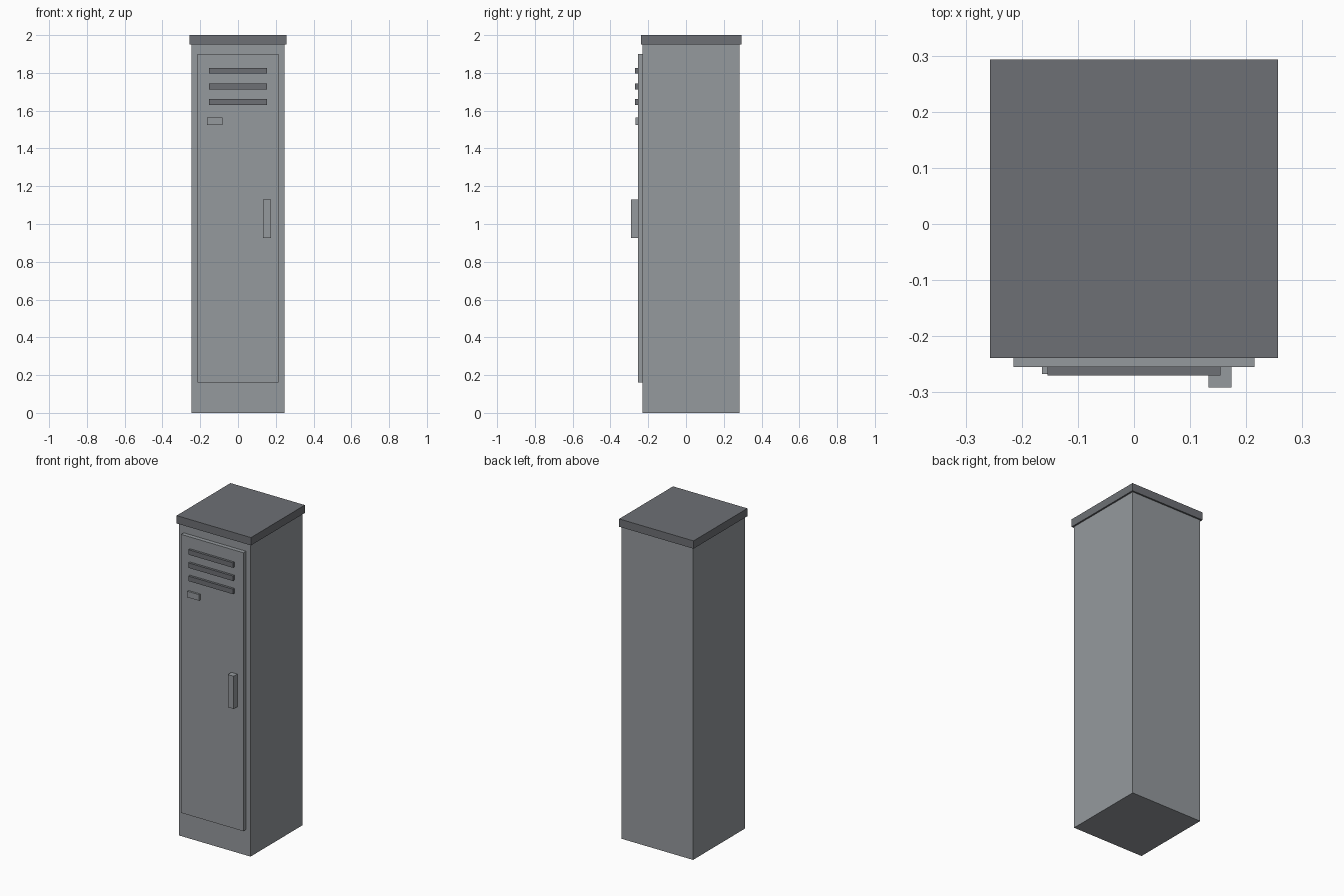
import bpy
import bmesh

if "Cube" in bpy.data.objects:
    bpy.data.objects.remove(bpy.data.objects["Cube"])


def material(name, rgb):
    m = bpy.data.materials.new(name)
    m.diffuse_color = (*rgb, 1.0)
    m.use_nodes = True
    m.node_tree.nodes["Principled BSDF"].inputs["Base Color"].default_value = m.diffuse_color
    return m


LIGHT = material("light grey metal", (0.30, 0.32, 0.34))
DARK = material("dark grey metal", (0.155, 0.163, 0.178))


def box(name, x, y, z, mat):
    """Box spanning the given (min, max) ranges."""
    bm = bmesh.new()
    bmesh.ops.create_cube(bm, size=1.0)
    for v in bm.verts:
        for i, (lo, hi) in enumerate((x, y, z)):
            v.co[i] = lo if v.co[i] < 0 else hi
    mesh = bpy.data.meshes.new(name)
    bm.to_mesh(mesh)
    bm.free()
    mesh.materials.append(mat)
    obj = bpy.data.objects.new(name, mesh)
    bpy.context.collection.objects.link(obj)
    return obj


# Cabinet and overhanging lid
box("cabinet", (-0.247, 0.247), (-0.229, 0.283), (0.0, 1.953), LIGHT)
box("lid", (-0.257, 0.257), (-0.239, 0.293), (1.951, 2.0), DARK)

# Door panel standing proud of the cabinet
DOOR_Y = -0.255
box("door", (-0.215, 0.215), (DOOR_Y, -0.227), (0.16, 1.90), LIGHT)

# Three vent slats
for i in range(3):
    z = 1.811 - i * 0.0825
    box(f"vent_slat_{i + 1}", (-0.154, 0.154), (-0.27, DOOR_Y + 0.002),
        (z - 0.0155, z + 0.0155), DARK)

# Label holder and handle
box("label_holder", (-0.164, -0.082), (-0.267, DOOR_Y + 0.002), (1.525, 1.563), LIGHT)
box("handle", (0.133, 0.174), (-0.291, DOOR_Y + 0.002), (0.927, 1.131), LIGHT)
